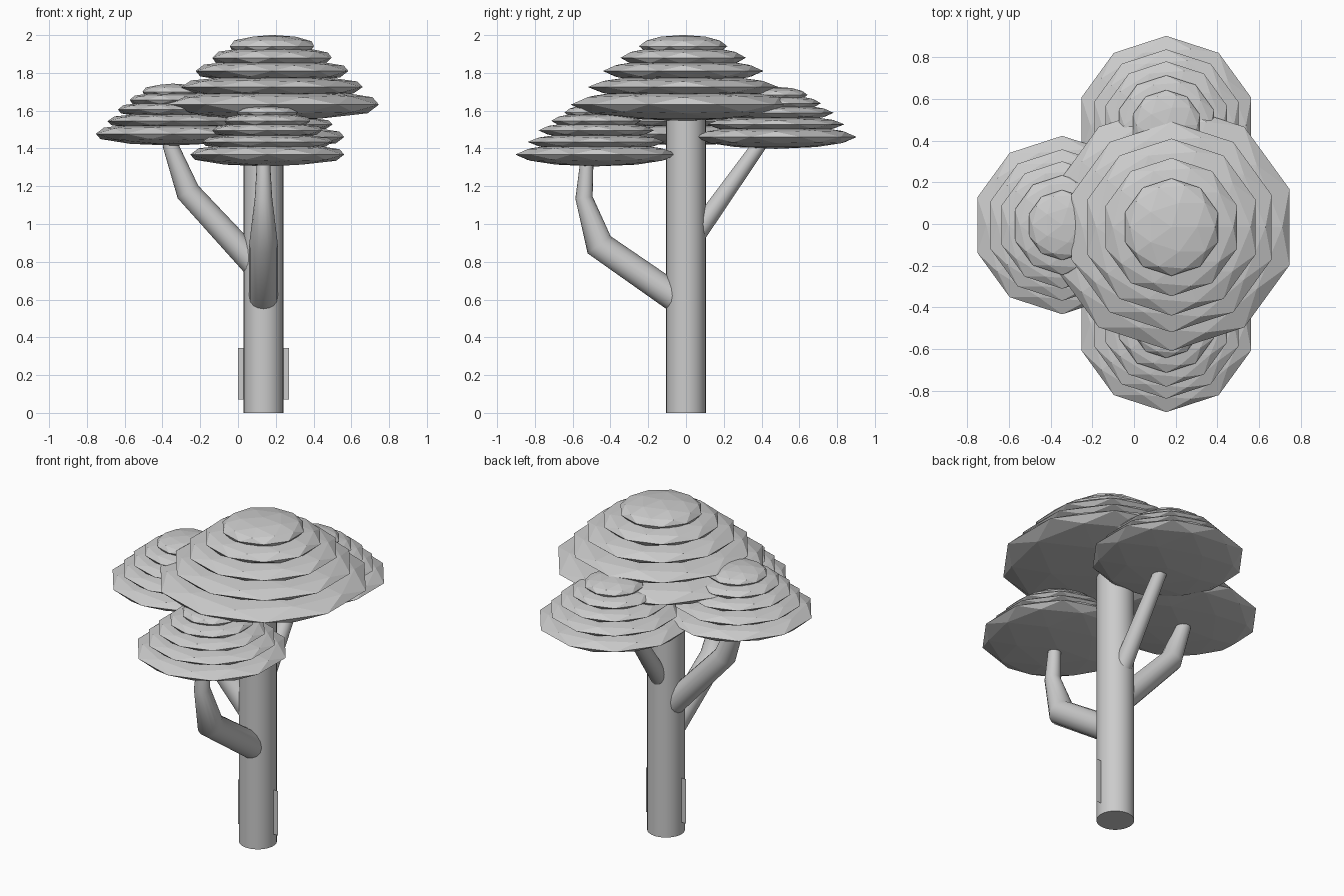
import bpy

if "Cube" in bpy.data.objects:
    bpy.data.objects.remove(bpy.data.objects["Cube"])

TRUNK_X = 0.135


def canopy(name, x, y, z_bottom, s):
    """Stack of flattened low-poly discs, shrinking upwards."""
    # radius, equator height above the bottom, half thickness
    layers = [(0.595, 0.087, 0.087), (0.505, 0.180, 0.066), (0.425, 0.265, 0.064),
              (0.332, 0.335, 0.062), (0.234, 0.396, 0.060)]
    for i, (r, z, h) in enumerate(layers, 1):
        bpy.ops.mesh.primitive_ico_sphere_add(subdivisions=2, radius=1,
                                              location=(x, y, z_bottom + z * s))
        ob = bpy.context.object
        ob.name = f"{name}_layer_{i}"
        ob.scale = (r * s, r * s, h * s)


def branch(name, points):
    """Tapered round limb through (x, y, z, radius) points."""
    cu = bpy.data.curves.new(name, 'CURVE')
    cu.dimensions = '3D'
    cu.bevel_depth = 1.0
    cu.bevel_resolution = 6
    cu.use_fill_caps = True
    sp = cu.splines.new('POLY')
    sp.points.add(len(points) - 1)
    for p, (x, y, z, r) in zip(sp.points, points):
        p.co = (x, y, z, 1)
        p.radius = r
    bpy.context.collection.objects.link(bpy.data.objects.new(name, cu))


# trunk
bpy.ops.mesh.primitive_cylinder_add(vertices=32, radius=0.105, depth=1.6,
                                    location=(TRUNK_X, 0, 0.8))
bpy.context.object.name = "trunk"
bpy.ops.object.shade_smooth_by_angle()

# thin upright square plate passing through the trunk
bpy.ops.mesh.primitive_plane_add(size=0.272, location=(TRUNK_X, 0, 0.208),
                                 rotation=(1.5707963, 0, 0))
bpy.context.object.name = "trunk_plate"

# branches
branch("left_branch", [(0.09, 0, 0.785, 0.07), (-0.265, 0, 1.17, 0.064),
                       (-0.355, 0, 1.41, 0.042), (-0.36, 0, 1.45, 0.042)])
branch("front_branch", [(TRUNK_X, -0.05, 0.605, 0.076), (TRUNK_X, -0.46, 0.89, 0.076),
                        (TRUNK_X, -0.54, 1.14, 0.046), (TRUNK_X, -0.525, 1.33, 0.035)])
branch("back_branch", [(TRUNK_X, 0.06, 0.955, 0.053), (TRUNK_X, 0.39, 1.42, 0.038)])

# canopies
canopy("top_canopy", 0.18, -0.015, 1.545, 1.0)
canopy("left_canopy", -0.345, -0.005, 1.415, 0.72)
canopy("front_canopy", 0.155, -0.475, 1.305, 0.72)
canopy("back_canopy", 0.155, 0.475, 1.398, 0.72)
